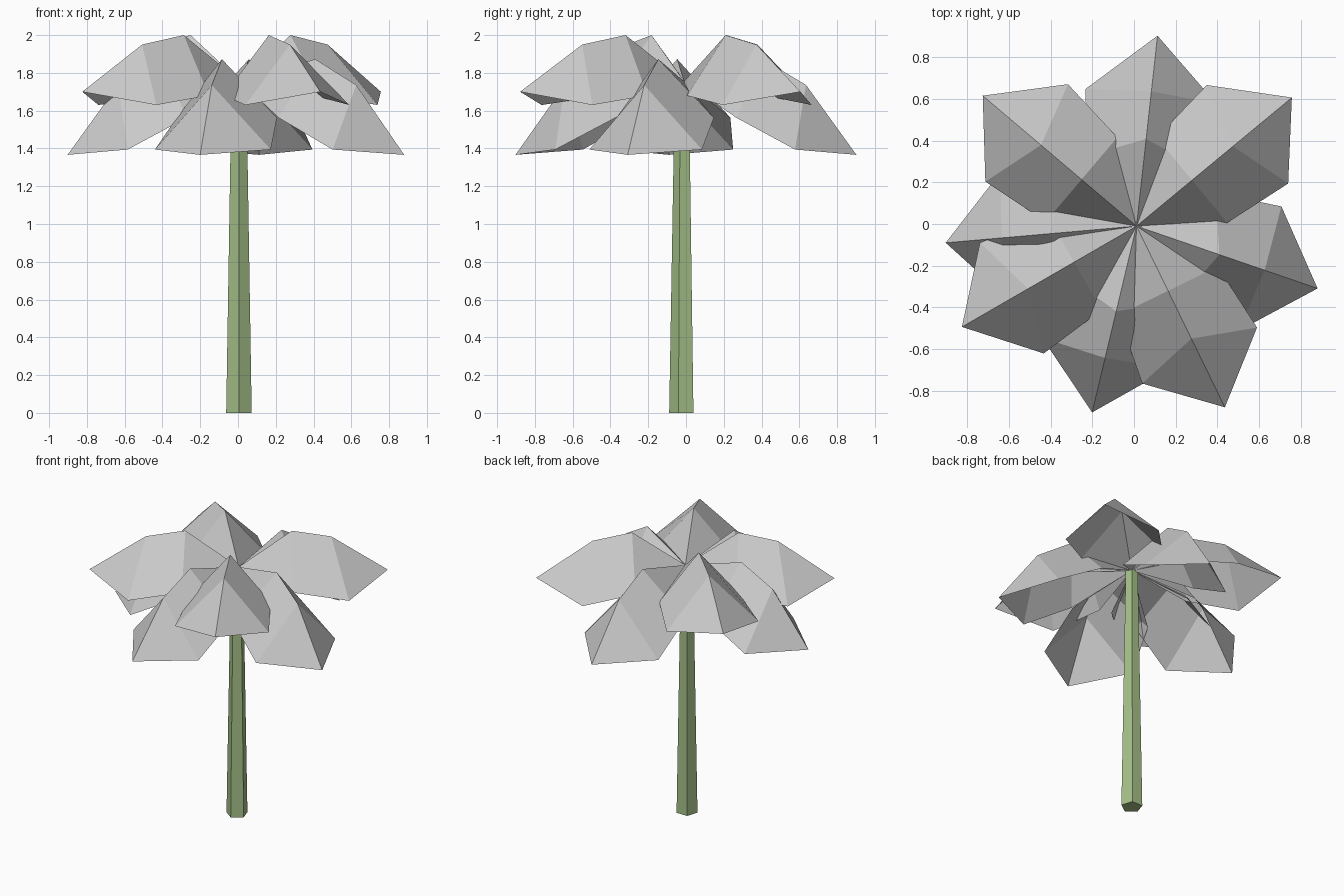
import bpy
import bmesh
from math import radians
from mathutils import Matrix, Vector

cube = bpy.data.objects.get("Cube")
if cube:
    bpy.data.objects.remove(cube)


def make_material(name, rgb):
    mat = bpy.data.materials.new(name)
    mat.use_nodes = True
    mat.diffuse_color = (*rgb, 1)
    mat.node_tree.nodes["Principled BSDF"].inputs["Base Color"].default_value = (*rgb, 1)
    return mat


def make_object(name, bm, mat):
    mesh = bpy.data.meshes.new(name)
    bm.to_mesh(mesh)
    bm.free()
    mesh.materials.append(mat)
    obj = bpy.data.objects.new(name, mesh)
    bpy.context.collection.objects.link(obj)
    return obj


leaf_grey = make_material("leaf grey", (0.6, 0.6, 0.6))
trunk_green = make_material("trunk green", (0.38, 0.53, 0.25))

# Trunk: tapered five-sided prism with one corner facing the front
TRUNK_TOP = 1.755
bm = bmesh.new()
bmesh.ops.create_cone(bm, cap_ends=True, segments=5, radius1=0.071,
                      radius2=0.041, depth=TRUNK_TOP)
lowest = min(bm.verts, key=lambda v: (round(v.co.z, 3), v.co.y))
turn = Vector((lowest.co.x, lowest.co.y)).angle_signed(Vector((0, -1)))
bmesh.ops.rotate(bm, verts=bm.verts, matrix=Matrix.Rotation(-turn, 3, "Z"))
bmesh.ops.translate(bm, verts=bm.verts, vec=(0.005, -0.018, TRUNK_TOP / 2))
make_object("trunk", bm, trunk_green)

# Leaf outline along +x: a raised ridge with a lower edge on both sides
CROWN = Vector((0.012, -0.01, TRUNK_TOP))
RIDGE = [(0, 0, 0), (0.345, 0, 0.245), (0.6, 0, 0.195), (0.966, 0, -0.055)]
EDGE = [(0.345, 0.265, -0.075), (0.69, 0.306, -0.125)]


def make_leaf(name, yaw, droop, scale):
    bm = bmesh.new()
    root, peak, bend, tip = [bm.verts.new(p) for p in RIDGE]
    for side in (1, -1):
        mid, corner = [bm.verts.new((x, side * y, z)) for x, y, z in EDGE]
        for loop in ((root, peak, mid), (peak, bend, corner, mid), (bend, tip, corner)):
            bm.faces.new(loop if side == 1 else loop[::-1])
    bm.transform(Matrix.Translation(CROWN)
                 @ Matrix.Rotation(radians(yaw), 4, "Z")
                 @ Matrix.Rotation(radians(droop), 4, "Y")
                 @ Matrix.Scale(scale, 4))
    make_object(name, bm, leaf_grey)


# Upper and drooping lower rings of leaves
for i, yaw in enumerate((39.6, 139.7, 210, 296)):
    make_leaf(f"upper_leaf_{i + 1}", yaw, 0, 1)
for i, yaw in enumerate((83.7, 185, 256.6, 341)):
    make_leaf(f"lower_leaf_{i + 1}", yaw, 19.7, 1.03)
